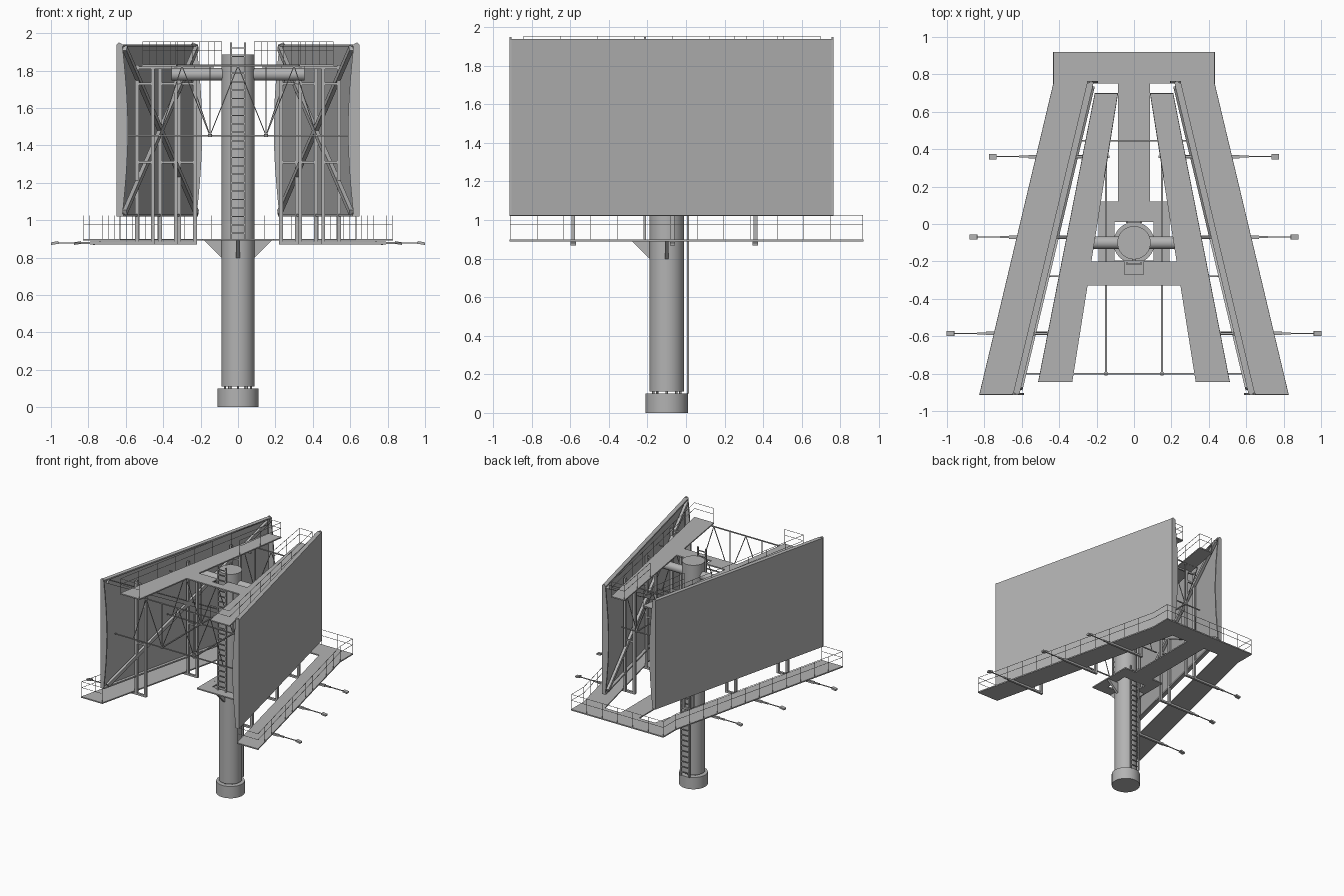
import bpy, bmesh, math
from mathutils import Vector

if "Cube" in bpy.data.objects:
    bpy.data.objects.remove(bpy.data.objects["Cube"])

# Dark galvanised grey used on every part
GREY = bpy.data.materials.new("dark_grey")
GREY.diffuse_color = (0.45, 0.45, 0.45, 1)
GREY.use_nodes = True
GREY.node_tree.nodes["Principled BSDF"].inputs["Base Color"].default_value = GREY.diffuse_color

def face_x(y):
    """x of the right-hand display face at a given y (boards splay toward the front)"""
    return 0.25 + 0.238 * (0.76 - y)

def finish(name, bm, mirror=False, smooth=False):
    bmesh.ops.recalc_face_normals(bm, faces=bm.faces)
    me = bpy.data.meshes.new(name)
    bm.to_mesh(me)
    bm.free()
    me.materials.append(GREY)
    ob = bpy.data.objects.new(name, me)
    bpy.context.collection.objects.link(ob)
    if mirror:
        m = ob.modifiers.new("mirror", 'MIRROR')
        m.use_mirror_merge = False
    if smooth:
        bpy.context.view_layer.objects.active = ob
        ob.select_set(True)
        bpy.ops.object.shade_smooth_by_angle()
        ob.select_set(False)
    return ob

def bar(bm, p, q, w, h=None, sides=4):
    """square, rectangular or round bar from p to q"""
    p, q = Vector(p), Vector(q)
    d = (q - p).normalized()
    ref = Vector((0, 0, 1)) if abs(d.z) < 0.95 else Vector((0, 1, 0))
    a = d.cross(ref).normalized()
    b = a.cross(d)
    h = w if h is None else h
    k = math.sqrt(2) if sides == 4 else 1
    rings = []
    for c in (p, q):
        rings.append([bm.verts.new(c + a * math.cos(t) * k * w / 2 + b * math.sin(t) * k * h / 2)
                      for t in [math.tau * (i + 0.5) / sides for i in range(sides)]])
    for i in range(sides):
        j = (i + 1) % sides
        bm.faces.new((rings[0][i], rings[0][j], rings[1][j], rings[1][i]))
    bm.faces.new(rings[0][::-1])
    bm.faces.new(rings[1])

def prism(bm, pts, vec):
    """extrude a flat outline of 3D points along vec"""
    f = bm.faces.new([bm.verts.new(p) for p in pts])
    r = bmesh.ops.extrude_face_region(bm, geom=[f])
    bmesh.ops.translate(bm, vec=vec, verts=[v for v in r['geom'] if isinstance(v, bmesh.types.BMVert)])

def deck(bm, outline, z, t=0.01):
    prism(bm, [(x, y, z - t) for x, y in outline], (0, 0, t))

def rail(bm, pts, z, h, step=0.2, mids=(0.6, 1.0)):
    """thin handrail with posts along a path"""
    w = 0.0025
    for (x0, y0), (x1, y1) in zip(pts, pts[1:]):
        for f in mids:
            bar(bm, (x0, y0, z + h * f), (x1, y1, z + h * f), w)
        n = max(1, round(math.hypot(x1 - x0, y1 - y0) / step))
        for i in range(n + 1):
            x, y = x0 + (x1 - x0) * i / n, y0 + (y1 - y0) * i / n
            bar(bm, (x, y, z), (x, y, z + h), w)

def ladder(name, y, z0, z1):
    bm = bmesh.new()
    for x in (-0.038, 0.038):
        bar(bm, (x, y, z0), (x, y, z1), 0.011)
    for i in range(int((z1 - z0) / 0.045)):
        z = z0 + 0.03 + i * 0.045
        bar(bm, (-0.038, y, z), (0.038, y, z), 0.007)
    finish(name, bm)

CY = -0.10

# Column, footing and anchor bolts
bm = bmesh.new()
bar(bm, (0, CY, 0.11), (0, CY, 1.885), 0.178, sides=40)
finish("column", bm, smooth=True)
bm = bmesh.new()
bar(bm, (0, CY, 0), (0, CY, 0.1), 0.22, sides=40)
finish("footing", bm, smooth=True)
bm = bmesh.new()
for i in range(8):
    x, y = 0.07 * math.cos(i * math.pi / 4), CY + 0.07 * math.sin(i * math.pi / 4)
    bar(bm, (x, y, 0.095), (x, y, 0.115), 0.012, sides=6)
finish("anchor_bolts", bm)

# Gussets under the lower deck
bm = bmesh.new()
prism(bm, [(0.08, CY - 0.01, 0.79), (0.08, CY - 0.01, 0.89), (0.18, CY - 0.01, 0.89)], (0, 0.02, 0))
prism(bm, [(-0.01, -0.18, 0.79), (-0.01, -0.18, 0.89), (-0.01, -0.28, 0.89)], (0.02, 0, 0))
finish("gussets", bm, mirror=True)

# Ladders: rear from the footing, front up to the top
ladder("lower_ladder", 0.01, 0.1, 1.02)
ladder("upper_ladder", -0.212, 0.9, 1.95)

# Side arm carrying the boards
bm = bmesh.new()
bar(bm, (-0.355, CY, 1.78), (0.355, CY, 1.78), 0.068, sides=24)
finish("cross_arm", bm, smooth=True)

# Display boards with edge flanges and bowed end plates
Y0, Y1, ZB, ZT = -0.91, 0.76, 1.02, 1.94
bm = bmesh.new()
prism(bm, [(face_x(Y0), Y0, ZB), (face_x(Y1), Y1, ZB), (face_x(Y1), Y1, ZT), (face_x(Y0), Y0, ZT)],
      (-0.01, 0, 0))
for z in (ZB, ZT - 0.012):
    prism(bm, [(face_x(Y0), Y0, z), (face_x(Y1), Y1, z), (face_x(Y1) - 0.035, Y1, z),
               (face_x(Y0) - 0.035, Y0, z)], (0, 0, 0.012))
finish("display_board", bm, mirror=True)
bm = bmesh.new()
for y, t in ((Y0 - 0.004, 0.01), (Y1 - 0.006, 0.01)):
    x = face_x(y)
    inner = [(x - 0.03 - 0.03 * math.sin(math.pi * i / 12), y, ZB + (ZT - ZB) * i / 12)
             for i in range(13)]
    prism(bm, [(x - 0.012, y, ZT + 0.01), (x, y, ZT), (x, y, ZB)] + inner, (0, t, 0))
finish("board_end_plates", bm, mirror=True)

# Cross bracing behind each board
bm = bmesh.new()
for a, b in ((Y0 + 0.03, Y1 - 0.03), (Y1 - 0.03, Y0 + 0.03)):
    bar(bm, (face_x(a) - 0.035, a, ZB + 0.02), (face_x(b) - 0.035, b, ZT - 0.02), 0.022, 0.03)
finish("board_bracing", bm, mirror=True)

# Support frames and lamps on outriggers
frame, lamp = bmesh.new(), bmesh.new()
for y in (-0.585, -0.07, 0.36):
    x = face_x(y)
    xi, xo = x - 0.115, x - 0.03
    bar(frame, (xi, y, 0.873), (xi, y, 1.83), 0.02)
    bar(frame, (xo, y, 0.873), (xo, y, 1.83), 0.02)
    for z in (1.31, 1.73):
        bar(frame, (xi, y, z), (xo, y, z), 0.014)
    bar(frame, (xi - 0.1, y, 1.815), (xo, y, 1.815), 0.012)
    bar(frame, (xi - 0.01, y, 0.878), (x + 0.22, y, 0.878), 0.018, 0.016)
    bar(lamp, (x + 0.2, y, 0.878), (x + 0.27, y, 0.878), 0.011)
    bar(lamp, (x + 0.27, y, 0.878), (x + 0.4, y, 0.878), 0.006)
    bar(lamp, (x + 0.39, y, 0.881), (x + 0.43, y, 0.874), 0.028, 0.014)
finish("support_frames", frame, mirror=True)
finish("lamps", lamp, mirror=True)

# Trusses between the boards
bm = bmesh.new()
for y in (0.445, -0.28, -0.80):
    e = face_x(y) - 0.03
    bar(bm, (-e, y, 1.452), (e, y, 1.452), 0.008)
    top = min(e - 0.02, 0.5)
    bar(bm, (-top, y, 1.825), (top, y, 1.825), 0.008)
    zig = [(-0.42, 1.452), (-0.3, 1.825), (-0.15, 1.452), (0, 1.825),
           (0.15, 1.452), (0.3, 1.825), (0.42, 1.452)]
    if e < 0.42:
        zig = [(-e + 0.02, 1.825)] + zig[2:5] + [(e - 0.02, 1.825)]
    for (xa, za), (xb, zb) in zip(zig, zig[1:]):
        bar(bm, (xa, y, za), (xb, y, zb), 0.005)
    for x in (-0.15, 0.15):
        bar(bm, (x, y, 1.452), (x, y, 1.825), 0.006)
        bar(bm, (x, y, 1.445), (x, y, 1.46), 0.024, sides=8)
for x in (-0.15, 0.15):
    bar(bm, (x, -0.80, 1.452), (x, 0.445, 1.452), 0.009)
finish("truss", bm)

# Lower walkways, rear deck, spine and column deck
Z = 0.9
bm = bmesh.new()
deck(bm, [(0.432, 0.75), (0.828, -0.915), (0.63, -0.915), (0.235, 0.75)], Z)
finish("lower_walkway", bm, mirror=True)
bm = bmesh.new()
deck(bm, [(-0.432, 0.75), (0.432, 0.75), (0.432, 0.92), (-0.432, 0.92)], Z)
deck(bm, [(-0.085, 0.12), (0.085, 0.12), (0.085, 0.75), (-0.085, 0.75)], Z)
finish("rear_deck", bm)
bm = bmesh.new()
deck(bm, [(-0.19, -0.28), (0.19, -0.28), (0.19, 0.12), (-0.19, 0.12), (-0.19, -0.1), (-0.105, -0.1),
          (-0.105, 0.01), (0.105, 0.01), (0.105, -0.195), (-0.105, -0.195), (-0.105, -0.1005),
          (-0.19, -0.1005)], Z)
finish("column_deck", bm)

# Upper walkways and cross deck with ladder notch
ZU = 1.832
bm = bmesh.new()
deck(bm, [(0.21, 0.70), (0.513, -0.845), (0.33, -0.845), (0.085, 0.70)], ZU)
finish("upper_walkway", bm, mirror=True)
bm = bmesh.new()
deck(bm, [(-0.25, -0.33), (0.25, -0.33), (0.23, -0.2), (0.05, -0.2), (0.05, -0.27),
          (-0.05, -0.27), (-0.05, -0.2), (-0.23, -0.2)], ZU)
finish("upper_cross_deck", bm)

# Handrails
bm = bmesh.new()
rail(bm, [(0, 0.917), (0.43, 0.917), (0.43, 0.75), (0.825, -0.911), (0.635, -0.911)], Z, 0.125, 0.14)
finish("lower_handrail", bm, mirror=True)
bm = bmesh.new()
rail(bm, [(0.333, -0.842), (0.51, -0.842), (0.208, 0.697), (0.088, 0.697), (0.16, 0.25)], ZU, 0.122)
finish("upper_handrail", bm, mirror=True)
